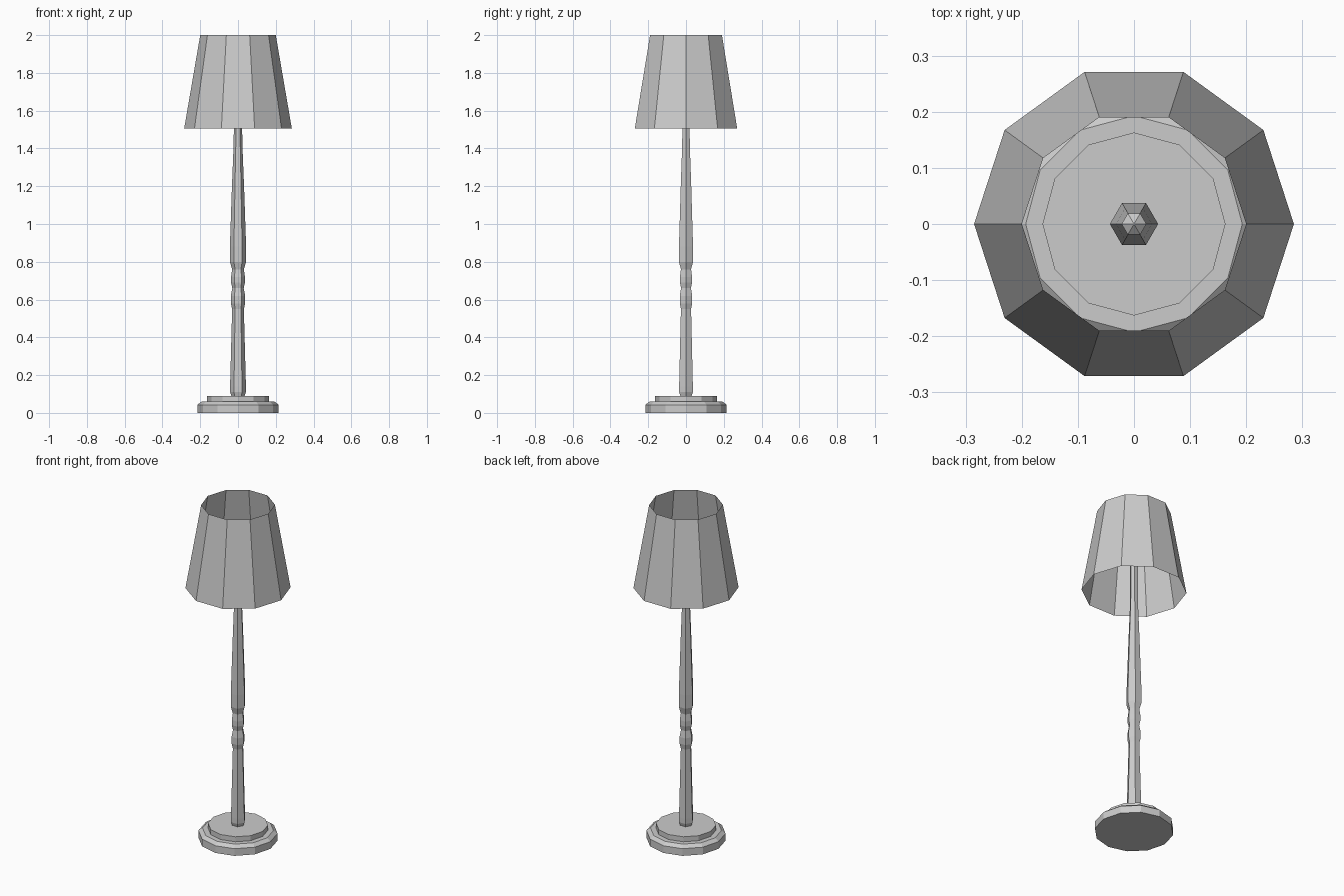
import bpy, math

if "Cube" in bpy.data.objects:
    bpy.data.objects.remove(bpy.data.objects["Cube"])


def lathe(name, profile, sides, cap_bottom=False, cap_top=False):
    """Spin a list of (radius, height) points into a faceted solid."""
    verts, faces = [], []
    for r, z in profile:
        for i in range(sides):
            a = 2 * math.pi * i / sides
            verts.append((r * math.cos(a), r * math.sin(a), z))
    for k in range(len(profile) - 1):
        for i in range(sides):
            j = (i + 1) % sides
            a, b = k * sides, (k + 1) * sides
            faces.append((a + i, a + j, b + j, b + i))
    if cap_bottom:
        faces.append(tuple(reversed(range(sides))))
    if cap_top:
        start = (len(profile) - 1) * sides
        faces.append(tuple(range(start, start + sides)))
    mesh = bpy.data.meshes.new(name)
    mesh.from_pydata(verts, [], faces)
    obj = bpy.data.objects.new(name, mesh)
    bpy.context.collection.objects.link(obj)
    return obj


# Stepped twelve-sided foot
lathe("base", [(0.215, 0), (0.215, 0.043), (0.193, 0.06), (0.163, 0.06),
               (0.163, 0.09)], 12, True, True)

# Turned six-sided pole with two beads at mid height and a blunt tip
lathe("pole", [(0.034, 0.088), (0.042, 0.11), (0.042, 0.14), (0.031, 0.55),
               (0.038, 0.58), (0.038, 0.62), (0.030, 0.66), (0.037, 0.69),
               (0.037, 0.72), (0.031, 0.76), (0.043, 0.80), (0.043, 0.88),
               (0.032, 1.20), (0.024, 1.40), (0.022, 1.50), (0.022, 1.70),
               (0.002, 1.715)], 6, True, True)

# Open ten-sided shade
lathe("lamp_shade", [(0.285, 1.505), (0.20, 2.0)], 10)
